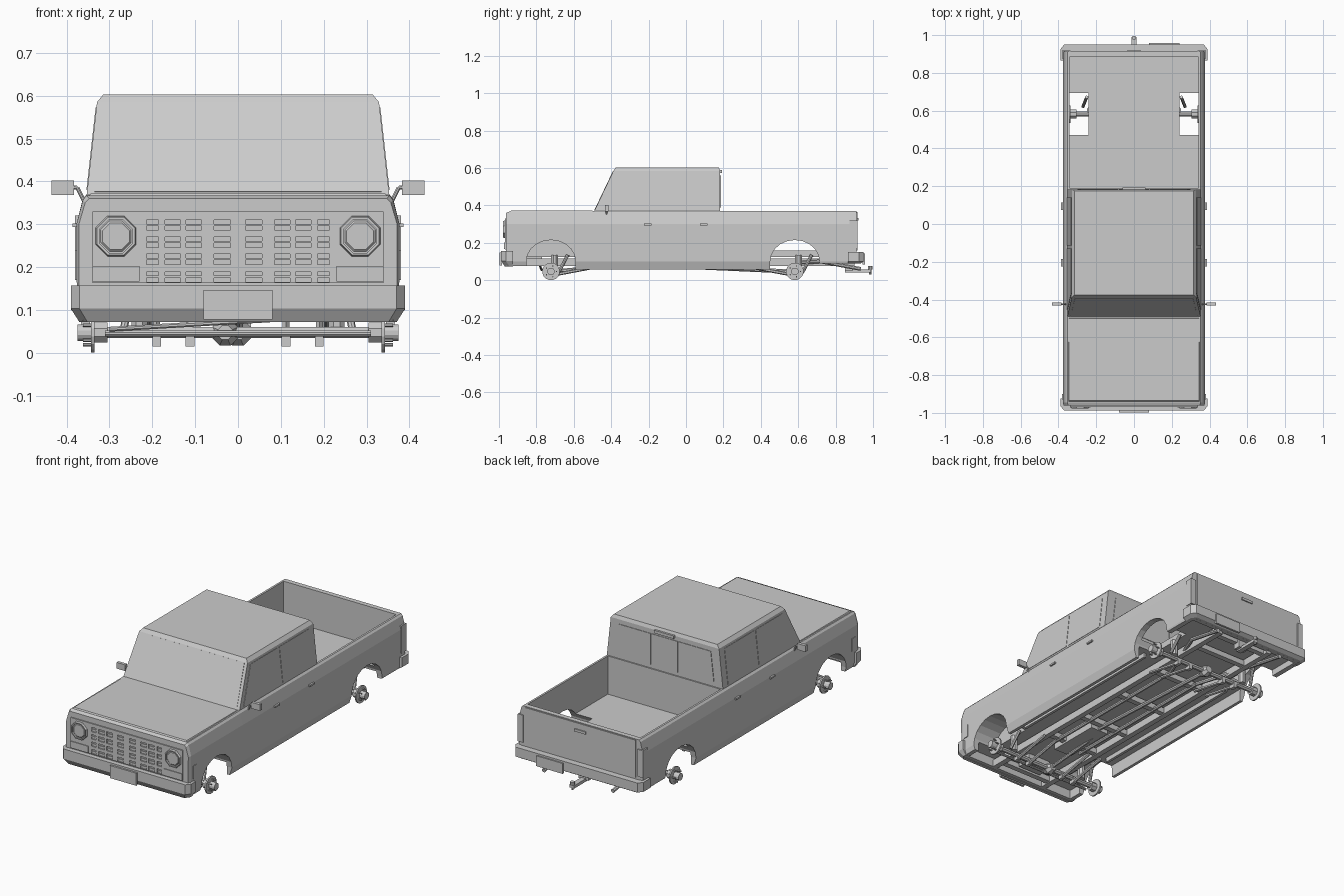
import bpy, bmesh, math
from mathutils import Vector

if "Cube" in bpy.data.objects:
    bpy.data.objects.remove(bpy.data.objects["Cube"])

paint = bpy.data.materials.new("plain_grey")
paint.use_nodes = True
GREY = (0.6, 0.6, 0.6, 1)
paint.diffuse_color = GREY
paint.node_tree.nodes["Principled BSDF"].inputs["Base Color"].default_value = GREY


def finish(name, bm):
    bmesh.ops.recalc_face_normals(bm, faces=bm.faces)
    mesh = bpy.data.meshes.new(name)
    bm.to_mesh(mesh)
    bm.free()
    mesh.materials.append(paint)
    ob = bpy.data.objects.new(name, mesh)
    bpy.context.collection.objects.link(ob)
    return ob


def loft(name, rings):
    """Skin equal-sized rings of points and cap both ends."""
    bm = bmesh.new()
    loops = [[bm.verts.new(p) for p in ring] for ring in rings]
    n = len(loops[0])
    for a, b in zip(loops, loops[1:]):
        for i in range(n):
            bm.faces.new((a[i], a[(i + 1) % n], b[(i + 1) % n], b[i]))
    bm.faces.new(loops[0])
    bm.faces.new(loops[-1])
    return finish(name, bm)


def prism(name, pts, axis, a, b):
    """Extrude a 2D outline along an axis; the outline uses the other two in order."""
    place = {"x": lambda u, v, t: (t, u, v), "y": lambda u, v, t: (u, t, v),
             "z": lambda u, v, t: (u, v, t)}[axis]
    return loft(name, [[place(u, v, t) for u, v in pts] for t in (a, b)])


def box(name, x, y, z):
    return prism(name, [(x[0], y[0]), (x[1], y[0]), (x[1], y[1]), (x[0], y[1])], "z", *z)


def rod(name, a, b, r, sides=8, r2=None):
    a, b = Vector(a), Vector(b)
    q = (b - a).to_track_quat("Z", "Y")
    ring = lambda c, k: [c + q @ Vector((k * math.cos(t), k * math.sin(t), 0))
                         for t in (2 * math.pi * (i + 0.5) / sides for i in range(sides))]
    return loft(name, [ring(a, r), ring(b, r if r2 is None else r2)])


def panel(name, corners, thick=0.004):
    """Thin plate on a quad, raised equally to both sides."""
    c = [Vector(p) for p in corners]
    n = (c[1] - c[0]).cross(c[2] - c[0]).normalized() * thick / 2
    return loft(name, [[p - n for p in c], [p + n for p in c]])


def cut(ob, cutters):
    for c in cutters:
        m = ob.modifiers.new("cut", "BOOLEAN")
        m.operation, m.solver, m.object = "DIFFERENCE", "EXACT", c
        bpy.context.view_layer.objects.active = ob
        bpy.ops.object.modifier_apply(modifier=m.name)
        bpy.data.objects.remove(c)


def arch(yc, side, rx=0.132, rz=0.115, inner=0.24, outer=0.45, base=-0.05):
    pts = [(yc + rx * math.cos(math.pi * i / 10), 0.10 + rz * math.sin(math.pi * i / 10))
           for i in range(11)]
    pts += [(yc - rx, base), (yc + rx, base)]
    return prism("arch", pts, "x", side * inner, side * outer)


FRONT, REAR, AXLE_Z = -0.722, 0.582, 0.047
SIDES = {"left": 1, "right": -1}

# body shell: one cross-section lofted, nose slightly narrowed and lowered
half = [(0.362, 0.057), (0.376, 0.1), (0.377, 0.3), (0.362, 0.36), (0.353, 0.37)]
section = half + [(-x, z) for x, z in reversed(half)]
stations = [(-0.962, 0.985, -0.01), (-0.945, 1, -0.003), (-0.5, 1, 0.0), (0.912, 1, 0.0)]
body = loft("body", [[(x * k, y, z + (d if z > 0.32 else 0)) for x, z in section]
                     for y, k, d in stations])
cut(body, [box("bed_space", (-0.342, 0.342), (0.19, 0.885), (0.16, 0.5)),
           box("under_space", (-0.345, 0.345), (-0.93, 0.89), (-0.1, 0.125)),
           box("rear_trim", (-0.5, 0.5), (0.7, 1), (-0.1, 0.09)),
           box("front_trim", (-0.5, 0.5), (-1, -0.85), (-0.1, 0.075))]
    + [arch(y, s) for y in (FRONT, REAR) for s in SIDES.values()])

# bed wheel housings
for word, s in SIDES.items():
    house = arch(REAR, s, 0.146, 0.16, 0.228, 0.345, 0.13)
    house.name = word + "_bed_wheel_housing"
    cut(house, [arch(REAR, s)])

# cab: tapered rings up to a chamfered roof
def cab_ring(w, y0, y1, z):
    return [(-w, y0, z), (w, y0, z), (w, y1, z), (-w, y1, z)]

loft("cab", [cab_ring(0.354, -0.495, 0.183, 0.36), cab_ring(0.329, -0.388, 0.183, 0.585),
             cab_ring(0.314, -0.375, 0.176, 0.603)])

def cab_side(s, y, z):
    return (s * (0.354 - (z - 0.36) / 9), y, z)

def screen(x, z):
    return (x, -0.495 + (z - 0.36) * 0.4756, z)

panel("windshield", [screen(-0.335, 0.375), screen(0.335, 0.375),
                     screen(0.312, 0.582), screen(-0.312, 0.582)])
for word, s in SIDES.items():
    for part, (a, b, c, d) in {"front_window": (-0.455, -0.13, -0.13, -0.365),
                               "rear_window": (-0.115, 0.14, 0.14, -0.115)}.items():
        panel(f"{word}_{part}", [cab_side(s, a, 0.38), cab_side(s, b, 0.38),
                                 cab_side(s, c, 0.572), cab_side(s, d, 0.572)])
for i, (a, b) in enumerate([(-0.3, -0.085), (-0.08, 0.08), (0.085, 0.3)]):
    ta, tb = (max(-0.28, min(0.28, v)) for v in (a, b))
    panel(f"back_window_{i + 1}", [(a, 0.184, 0.39), (b, 0.184, 0.39),
                                   (tb, 0.184, 0.56), (ta, 0.184, 0.56)])
box("high_brake_light", (-0.06, 0.06), (0.18, 0.193), (0.572, 0.588))

# hood: shallow raised lid
loft("hood", [cab_ring(0.35, -0.945, -0.497, 0.362), cab_ring(0.343, -0.935, -0.499, 0.373)])

# grille panel with rows of slots
grille = box("grille", (-0.34, 0.34), (-0.968, -0.955), (0.163, 0.33))
slots = [(0.2, 0.014), (0.152, 0.018), (0.103, 0.018), (0.037, 0.019)]
for z in (0.298, 0.258, 0.218, 0.177):
    for x, w in slots:
        for s in SIDES.values():
            cut(grille, [box("slot", (s * x - w, s * x + w), (-1, -0.961), (z - 0.012, z + 0.012))])
            box("slot_bar", (s * x - w, s * x + w), (-0.966, -0.96), (z - 0.002, z + 0.003))

# lamps
for word, s in SIDES.items():
    x = s * 0.285
    ring = rod(word + "_headlight_rim", (x, -0.962, 0.272), (x, -0.978, 0.272), 0.053, 8, 0.048)
    cut(ring, [rod("hole", (x, -0.969, 0.272), (x, -1, 0.272), 0.042)])
    rod(word + "_headlight_lens", (x, -0.966, 0.272), (x, -0.973, 0.272), 0.042, 8, 0.034)
    box(word + "_turn_signal", sorted((s * 0.23, s * 0.34)), (-0.972, -0.96), (0.166, 0.202))
    box(word + "_front_marker", sorted((s * 0.37, s * 0.38)), (-0.93, -0.9), (0.17, 0.24))
    box(word + "_tail_light", sorted((s * 0.348, s * 0.38)), (0.875, 0.918), (0.17, 0.32))

# bumpers: plan outline wrapping the corners, tucked in below
def bumper(name, y_in, y_out, z0, z1, drop):
    def ring(z, k, pull):
        o = y_out - pull * math.copysign(1, y_out)
        mid = o - 0.025 * math.copysign(1, y_out)
        return [(-0.39 * k, y_in, z), (-0.39 * k, mid, z), (-0.37 * k, o, z),
                (0.37 * k, o, z), (0.39 * k, mid, z), (0.39 * k, y_in, z)]
    return loft(name, [ring(drop, 0.95, 0.02), ring(z0, 1, 0), ring(z1, 1, 0)])

front = bumper("front_bumper", -0.925, -0.988, 0.103, 0.157, 0.072)
cut(front, [box("back_space", (-0.36, 0.36), (-0.95, -0.9), (0, 0.125))])
back = bumper("rear_bumper", 0.865, 0.95, 0.1, 0.152, 0.088)
cut(back, [box("back_space", (-0.36, 0.36), (0.8, 0.915), (0, 0.2))])
box("front_plate", (-0.08, 0.08), (-0.998, -0.985), (0.078, 0.147))
box("rear_plate", (0.08, 0.24), (0.945, 0.957), (0.085, 0.142))
panel("tailgate", [(-0.335, 0.913, 0.16), (0.335, 0.913, 0.16),
                   (0.335, 0.913, 0.365), (-0.335, 0.913, 0.365)], 0.006)
box("tailgate_handle", (-0.035, 0.035), (0.91, 0.922), (0.318, 0.332))

# handles and mirrors
for word, s in SIDES.items():
    for end, y in (("front", -0.205), ("rear", 0.095)):
        box(f"{word}_{end}_door_handle", sorted((s * 0.37, s * 0.386)), (y - 0.02, y + 0.02),
            (0.293, 0.302))
    loft(word + "_mirror", [[(s * x, y, z) for x, z in
                             ((0.383, 0.368), (0.435, 0.368), (0.435, 0.402), (0.383, 0.402))]
                            for y in (-0.432, -0.415)])
    rod(word + "_mirror_arm", (s * 0.355, -0.425, 0.345), (s * 0.375, -0.425, 0.385), 0.005)
    rod(word + "_mirror_stem", (s * 0.375, -0.425, 0.385), (s * 0.39, -0.425, 0.387), 0.005)

# axles, hubs, arms and springs
for end, y, back_to in (("front", FRONT, -0.5), ("rear", REAR, 0.36)):
    rod(end + "_axle", (-0.33, y, AXLE_Z), (0.33, y, AXLE_Z), 0.014)
    dx = -0.03 if end == "front" else 0.0
    rod(end + "_differential_a", (dx, y - 0.035, AXLE_Z), (dx, y, AXLE_Z), 0.018, 8, 0.033)
    rod(end + "_differential_b", (dx, y, AXLE_Z), (dx, y + 0.03, AXLE_Z), 0.033, 8, 0.02)
    for word, s in SIDES.items():
        tag = f"{word}_{end}_"
        rod(tag + "brake_disc", (s * 0.335, y, AXLE_Z), (s * 0.343, y, AXLE_Z), 0.047, 16)
        rod(tag + "knuckle", (s * 0.305, y, AXLE_Z), (s * 0.335, y, AXLE_Z), 0.025)
        rod(tag + "hub", (s * 0.343, y, AXLE_Z), (s * 0.375, y, AXLE_Z), 0.02, 12)
        for i in range(5):
            t = 2 * math.pi * i / 5
            p = (y + 0.03 * math.cos(t), AXLE_Z + 0.03 * math.sin(t))
            rod(tag + "stud", (s * 0.34, *p), (s * 0.362, *p), 0.004, 6)
        for x in (0.112, 0.19):
            rod(tag + "link", (s * x, y, 0.026), (s * x, back_to, 0.068), 0.009, 6)
            box(tag + "link_mount", sorted((s * x - 0.01, s * x + 0.01)), (y - 0.015, y + 0.015),
                (0.015, 0.05))
        rod(tag + "spring", (s * 0.23, y + 0.02, 0.05), (s * 0.23, y + 0.02, 0.135), 0.02)
        rod(tag + "damper", (s * 0.27, y + 0.04, 0.04), (s * 0.25, y + 0.09, 0.135), 0.009)

# steering linkage
rod("tie_rod", (-0.31, FRONT - 0.04, 0.045), (0.31, FRONT - 0.04, 0.045), 0.007)
rod("drag_link", (-0.3, FRONT - 0.05, 0.055), (0.13, FRONT - 0.06, 0.08), 0.006)

# ladder frame, driveline and exhaust
for word, s in SIDES.items():
    box(word + "_frame_rail", sorted((s * 0.15, s * 0.18)), (-0.93, 0.9), (0.075, 0.115))
    box(word + "_floor_rib", sorted((s * 0.27, s * 0.285)), (-0.55, 0.42), (0.1, 0.128))
    rod(word + "_exhaust", (s * 0.09, -0.55, 0.085), (s * 0.09, 0.4, 0.085), 0.011)
    rod(word + "_exhaust_bend", (s * 0.09, 0.4, 0.085), (s * 0.21, 0.72, 0.1), 0.011)
    rod(word + "_tailpipe", (s * 0.21, 0.72, 0.1), (s * 0.21, 0.935, 0.06), 0.011)
for i, y in enumerate((-0.88, -0.5, -0.25, 0.05, 0.36, 0.7, 0.86)):
    box(f"cross_member_{i + 1}", (-0.16, 0.16), (y - 0.015, y + 0.015), (0.08, 0.11))
rod("rear_drive_shaft", (0, -0.3, 0.085), (0, REAR - 0.03, AXLE_Z), 0.012)
rod("front_drive_shaft", (-0.03, FRONT, AXLE_Z), (-0.03, -0.35, 0.08), 0.01)
box("gearbox", (-0.055, 0.055), (-0.58, -0.28), (0.07, 0.13))
box("engine_sump", (-0.07, 0.07), (-0.85, -0.77), (0.08, 0.13))

# tow hitch
box("hitch_bar", (-0.014, 0.014), (0.85, 0.99), (0.042, 0.058))
box("hitch_bracket", (-0.03, 0.03), (0.85, 0.89), (0.05, 0.1))
rod("hitch_post", (0, 0.985, 0.03), (0, 0.985, 0.06), 0.006)
rod("hitch_ball", (0, 0.985, 0.058), (0, 0.985, 0.075), 0.012)
